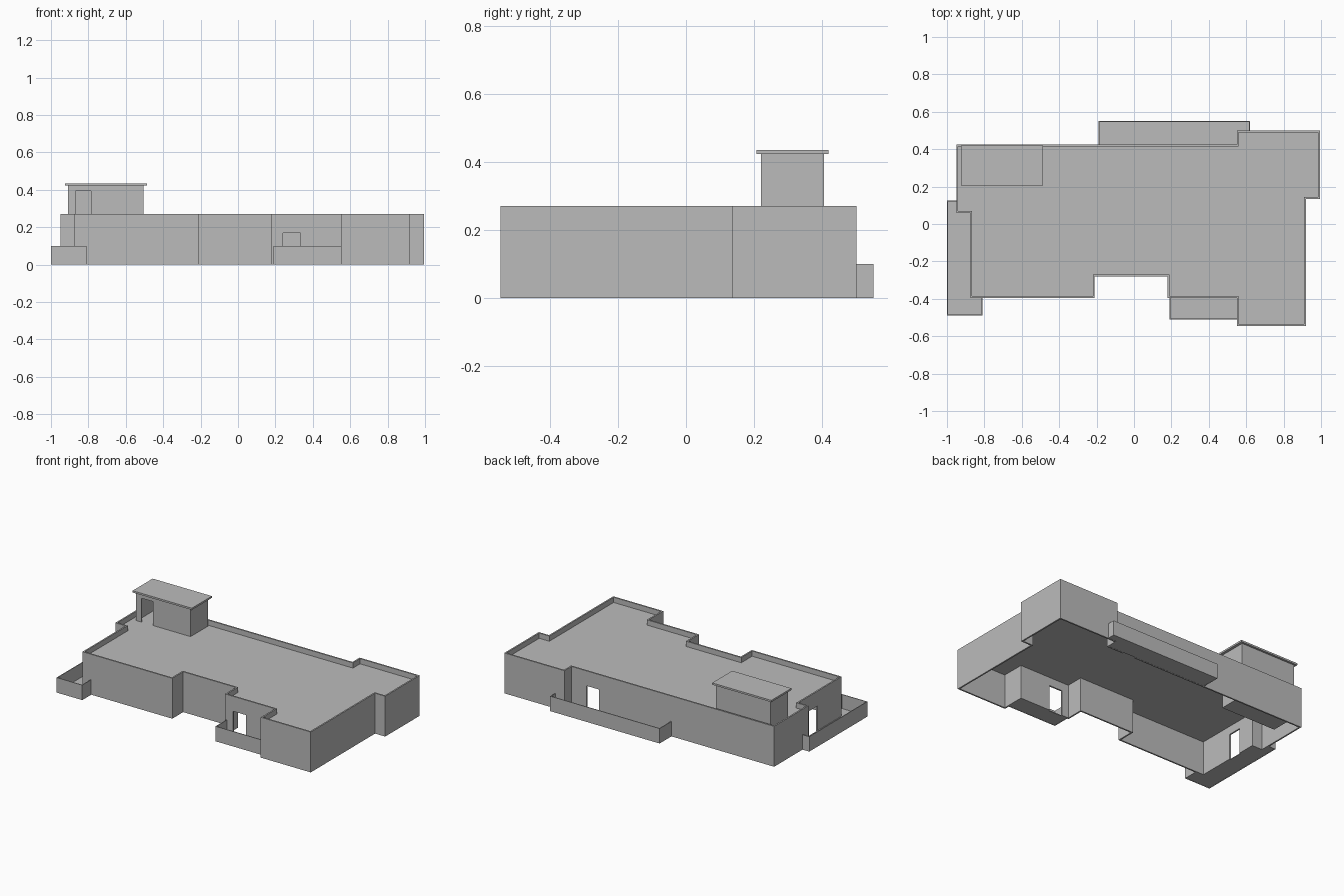
import bpy
import bmesh
from mathutils import Vector

cube = bpy.data.objects.get("Cube")
if cube:
    bpy.data.objects.remove(cube, do_unlink=True)

grey = bpy.data.materials.new("plain_grey")
grey.use_nodes = True
colour = (0.5, 0.5, 0.5, 1)
grey.diffuse_color = colour
grey.node_tree.nodes["Principled BSDF"].inputs["Base Color"].default_value = colour


def finish(name, bm):
    bmesh.ops.recalc_face_normals(bm, faces=bm.faces)
    mesh = bpy.data.meshes.new(name)
    bm.to_mesh(mesh)
    bm.free()
    mesh.materials.append(grey)
    obj = bpy.data.objects.new(name, mesh)
    bpy.context.collection.objects.link(obj)
    return obj


def slab(name, outline, z0, z1):
    """Flat plate with the given outline."""
    bm = bmesh.new()
    face = bm.faces.new([bm.verts.new((x, y, z0)) for x, y in outline])
    new = bmesh.ops.extrude_face_region(bm, geom=[face])["geom"]
    verts = [v for v in new if isinstance(v, bmesh.types.BMVert)]
    bmesh.ops.translate(bm, verts=verts, vec=(0, 0, z1 - z0))
    return finish(name, bm)


def rect(x0, x1, y0, y1):
    return [(x0, y1), (x1, y1), (x1, y0), (x0, y0)]


def inset(path, t, closed):
    """Mitred offset to the right of a right-angled path."""
    pts = [Vector(p) for p in path]
    n = len(pts)
    result = []
    for i, p in enumerate(pts):
        normals = []
        for a, b in ((i - 1, i), (i, i + 1)):
            if closed or (a >= 0 and b < n):
                d = (pts[b % n] - pts[a % n]).normalized()
                normals.append(Vector((d.y, -d.x)))
        result.append(p + sum(normals, Vector((0, 0))) * t)
    return result


def wall(name, path, z0, z1, t, closed=True):
    """Upright wall of constant thickness along a path."""
    bm = bmesh.new()
    rings = []
    for (x, y), (u, v) in zip(path, inset(path, t, closed)):
        corners = ((x, y, z0), (u, v, z0), (u, v, z1), (x, y, z1))
        rings.append([bm.verts.new(c) for c in corners])
    n = len(rings)
    for i in range(n if closed else n - 1):
        a, b = rings[i], rings[(i + 1) % n]
        for k in range(4):
            m = (k + 1) % 4
            bm.faces.new((a[k], a[m], b[m], b[k]))
    if not closed:
        bm.faces.new(rings[0])
        bm.faces.new(rings[-1])
    return finish(name, bm)


def cut_door(target, box, z0, z1):
    cutter = slab("door_cutter", rect(*box), z0, z1)
    cutter.hide_render = True
    mod = target.modifiers.new("door", "BOOLEAN")
    mod.operation = "DIFFERENCE"
    mod.solver = "EXACT"
    mod.object = cutter
    bpy.context.view_layer.objects.active = target
    bpy.ops.object.modifier_apply(modifier=mod.name)
    bpy.data.objects.remove(cutter, do_unlink=True)


# Main building: stepped outer wall, rising past the roof as a parapet
outline = [(-.95, .425), (.55, .425), (.55, .5), (.995, .5), (.995, .135),
           (.92, .135), (.92, -.545), (.55, -.545), (.55, -.395), (.18, -.395),
           (.18, -.28), (-.21, -.28), (-.21, -.395), (-.875, -.395),
           (-.875, .06), (-.95, .06)]
walls = wall("outer_walls", outline, 0, .27, .01)
slab("flat_roof", inset(outline, .005, True), .225, .235)

# Doorways onto the three terraces
for box in ((.24, .335, -.45, -.35), (.345, .44, .38, .47), (-.92, -.83, -.14, -.05)):
    cut_door(walls, box, -.05, .17)

# Terraces: low open-ended walls around thin floors
terraces = {
    "left": ([(-.81, -.395), (-.81, -.49), (-1, -.49), (-1, .125), (-.95, .125)],
             [(-.95, .06), (-.875, .06), (-.875, -.395)]),
    "front": ([(.55, -.51), (.19, -.51), (.19, -.395)], [(.55, -.395)]),
    "back": ([(-.19, .425), (-.19, .55), (.62, .55), (.62, .5)],
             [(.55, .5), (.55, .425)]),
}
sides = {"left": "right", "front": "front", "back": "back"}
for key, (path, rest) in terraces.items():
    wall(sides[key] + "_terrace_wall", path, 0, .1, .005, closed=False)
    slab(sides[key] + "_terrace_floor", inset(path, .001, False) + rest, .001, .006)

# Rooftop stair house with a doorway and an overhanging cap
stair_box = rect(-.91, -.505, .22, .405)
stair = wall("stair_house_walls", stair_box, .06, .425, .008)
cut_door(stair, (-.87, -.785, .18, .25), .235, .395)
slab("stair_house_base", inset(stair_box, .004, True), .06, .068)
slab("stair_house_cap", rect(-.925, -.487, .207, .419), .423, .435)
